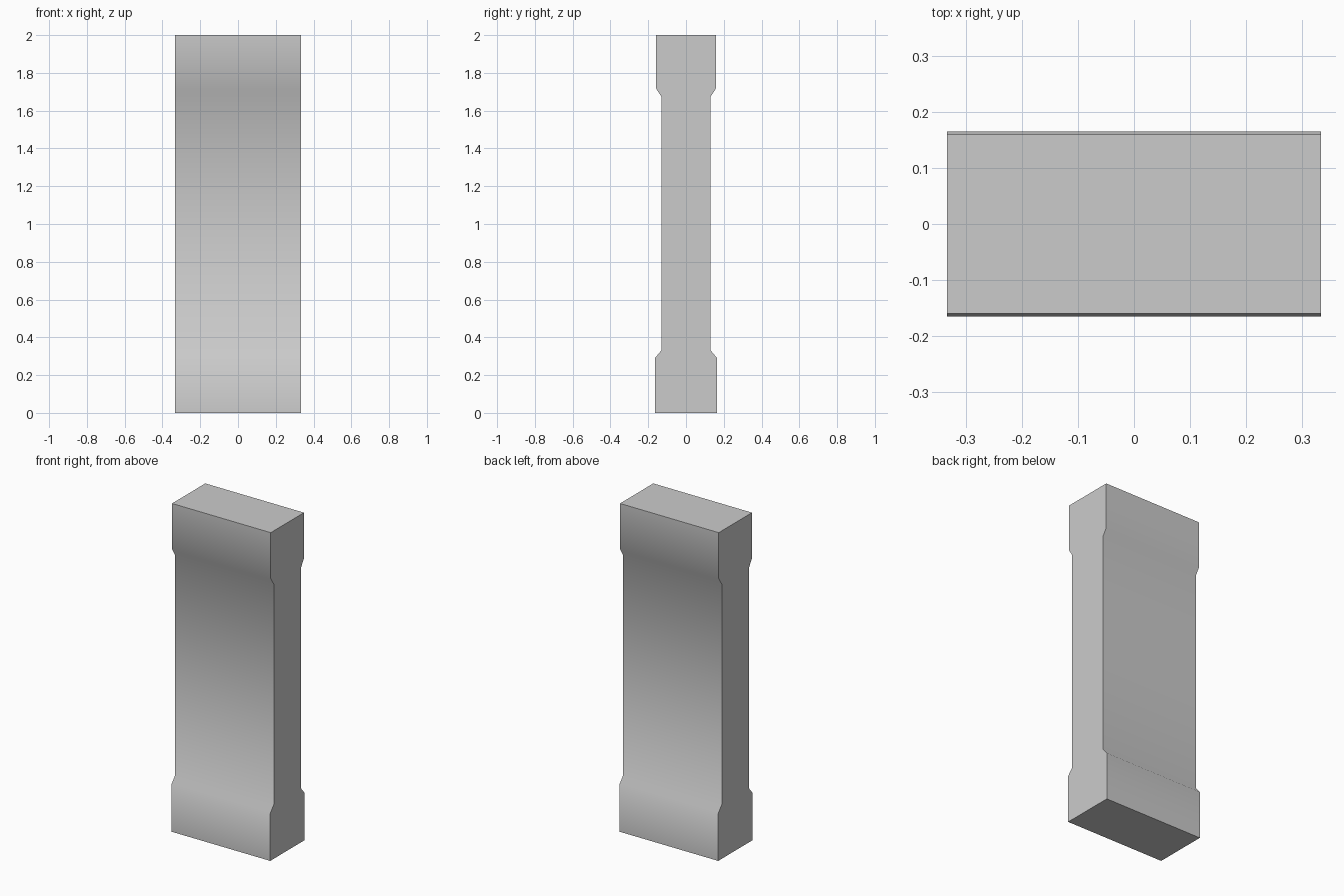
import bpy, bmesh, math

if "Cube" in bpy.data.objects:
    bpy.data.objects.remove(bpy.data.objects["Cube"])

HALF_WIDTH = 0.333
# half depth and height, from the foot up to the cap
half_profile = [(0.165, 0), (0.165, 0.29), (0.131, 0.33),
                (0.131, 1.675), (0.16, 1.72), (0.16, 2.0)]
outline = [(-y, z) for y, z in half_profile] + [(y, z) for y, z in reversed(half_profile)]

# Pillar: side profile swept across the width, with a centre column of vertices
bm = bmesh.new()
sections = [[bm.verts.new((x, y, z)) for y, z in outline]
            for x in (-HALF_WIDTH, 0, HALF_WIDTH)]
n = len(outline)
for a, b in zip(sections, sections[1:]):
    for i in range(n):
        j = (i + 1) % n
        bm.faces.new((a[i], a[j], b[j], b[i]))
bm.faces.new(sections[0])
bm.faces.new(sections[-1])
bmesh.ops.recalc_face_normals(bm, faces=bm.faces)

mesh = bpy.data.meshes.new("pillar")
bm.to_mesh(mesh)
bm.free()
pillar = bpy.data.objects.new("pillar", mesh)
bpy.context.collection.objects.link(pillar)

# Soft shading over the ledges, crisp outer edges
bpy.context.view_layer.objects.active = pillar
pillar.select_set(True)
bpy.ops.object.shade_smooth_by_angle(angle=math.radians(60))
